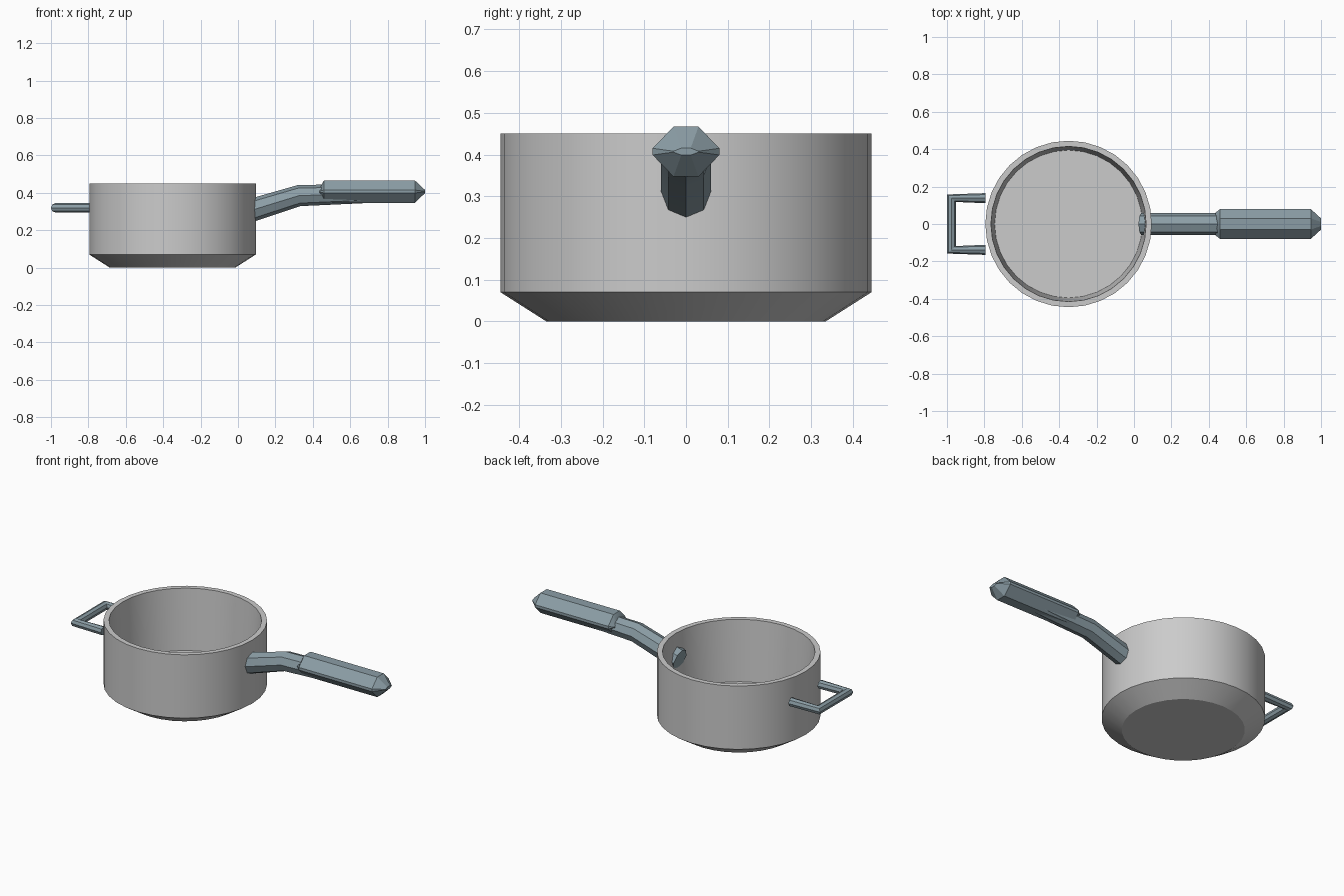
import bpy, bmesh
from math import sin, cos, pi, radians
from mathutils import Vector as V

if "Cube" in bpy.data.objects:
    bpy.data.objects.remove(bpy.data.objects["Cube"])


def make_material(name, color):
    m = bpy.data.materials.new(name)
    m.diffuse_color = color
    m.use_nodes = True
    m.node_tree.nodes["Principled BSDF"].inputs["Base Color"].default_value = m.diffuse_color
    return m


def loft(name, rings, mat=None, angle=30):
    """Skin a list of equal-length point rings and cap both ends."""
    bm = bmesh.new()
    loops = [[bm.verts.new(p) for p in r] for r in rings]
    n = len(loops[0])
    for a, b in zip(loops, loops[1:]):
        for i in range(n):
            j = (i + 1) % n
            bm.faces.new((a[i], a[j], b[j], b[i]))
    bm.faces.new(loops[0][::-1])
    bm.faces.new(loops[-1])
    bmesh.ops.recalc_face_normals(bm, faces=bm.faces[:])
    mesh = bpy.data.meshes.new(name)
    bm.to_mesh(mesh)
    bm.free()
    obj = bpy.data.objects.new(name, mesh)
    bpy.context.collection.objects.link(obj)
    if mat:
        mesh.materials.append(mat)
    bpy.ops.object.select_all(action='DESELECT')
    bpy.context.view_layer.objects.active = obj
    obj.select_set(True)
    bpy.ops.object.shade_smooth_by_angle(angle=radians(angle))
    return obj


def ring(center, across, up, sides=8):
    """Elliptical ring spanned by two half-axis vectors."""
    c, a, u = V(center), V(across), V(up)
    return [c + a * cos(2 * pi * i / sides) + u * sin(2 * pi * i / sides)
            for i in range(sides)]


handle_mat = make_material("handle_grey_blue", (0.26, 0.34, 0.38, 1))

# Pot: chamfered base, straight outside, slightly tapered inside
profile = [(0.335, 0), (0.445, 0.07), (0.445, 0.45), (0.415, 0.45), (0.395, 0.085)]
loft("pot", [ring((-0.35, 0, z), (r, 0, 0), (0, r, 0), 32) for r, z in profile], angle=25)

# Handle stem: bent octagonal rod whose root pokes through the pot wall
stem = [(0.04, 0.297, 0.060, -0.27), (0.325, 0.385, 0.056, -0.15), (0.70, 0.398, 0.052, 0)]
loft("handle_stem",
     [ring((x, 0, z), (0, 0.06, 0), V((lean, 0, 1)) * r) for x, z, r, lean in stem],
     handle_mat)

# Handle grip: flat-sided octagon with pinched ends
section = [(0.08, -0.008), (0.08, 0.008), (0.03, 0.06), (-0.03, 0.06),
           (-0.08, 0.008), (-0.08, -0.008), (-0.03, -0.06), (0.03, -0.06)]
grip = [(0.435, 0.75, 0.25), (0.46, 1, 1), (0.945, 1, 1), (1.0, 0.375, 0.14)]
loft("handle_grip",
     [[V((x, y * sy, 0.407 + z * sz)) for y, z in section] for x, sy, sz in grip],
     handle_mat)

# Helper loop: mitred octagonal bar with two arms reaching the pot
loop = [(-0.795, -0.138, 0, 0.027), (-0.976, -0.138, 0.024, 0.020),
        (-0.976, 0.138, 0.024, -0.020), (-0.795, 0.138, 0, -0.027)]
loft("helper_handle",
     [ring((x, y, 0.32), (ax, ay, 0), (0, 0, 0.025)) for x, y, ax, ay in loop],
     handle_mat)
